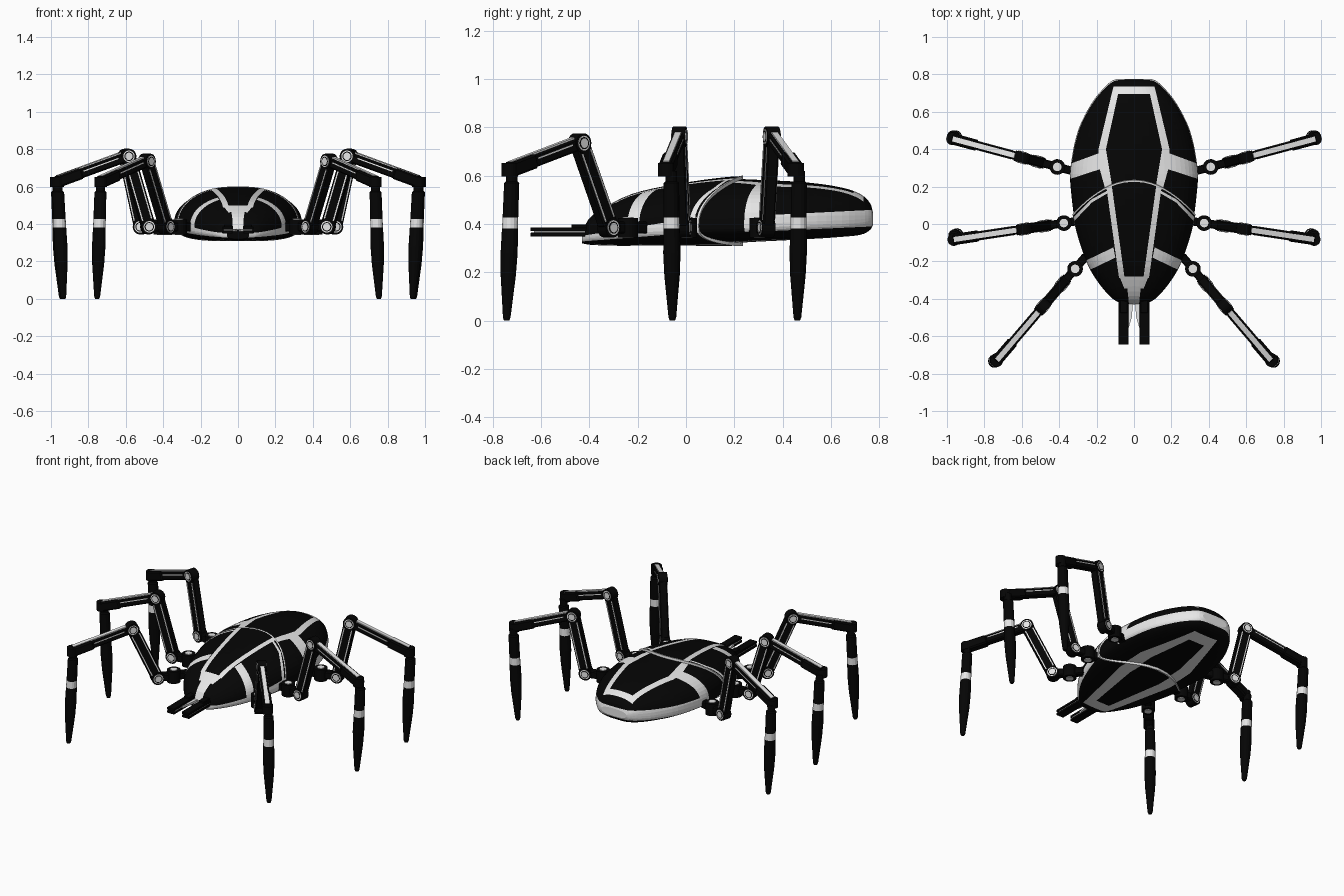
import bpy, bmesh, math
from mathutils import Vector, Matrix

if "Cube" in bpy.data.objects:
    bpy.data.objects.remove(bpy.data.objects["Cube"])
BLACK, WHITE = 0, 1
MATS, made = [], []
for name, value in (("black", .0015), ("white", .8)):
    m = bpy.data.materials.new(name)
    m.use_nodes = True
    m.diffuse_color = (value, value, value, 1)
    m.node_tree.nodes["Principled BSDF"].inputs["Base Color"].default_value = m.diffuse_color
    MATS.append(m)


def finish(bm, name, matrix=Matrix(), mat=None):
    bm.transform(matrix)
    bmesh.ops.recalc_face_normals(bm, faces=bm.faces)
    for f in bm.faces:
        f.material_index = f.material_index if mat is None else mat
    me = bpy.data.meshes.new(name)
    bm.to_mesh(me)
    bm.free()
    for m in MATS:
        me.materials.append(m)
    made.append(bpy.data.objects.new(name, me))
    bpy.context.collection.objects.link(made[-1])


# Body shell stations: y, half width, top, widest height, bottom
STATIONS = [
    (-.43, .06, .37, .345, .32), (-.40, .115, .425, .355, .314),
    (-.3, .2, .49, .37, .31), (-.2, .255, .532, .38, .31),
    (0, .318, .572, .39, .31), (.2, .345, .597, .395, .31),
    (.3, .346, .595, .4, .315), (.5, .305, .584, .41, .325),
    (.65, .23, .562, .415, .335), (.73, .165, .532, .42, .345),
    (.765, .125, .495, .425, .365), (.775, .1, .46, .425, .385)]


def profile(y):
    s = STATIONS
    i = max(k for k in range(len(s) - 1) if s[k][0] <= max(y, s[0][0]))
    a, b = s[i], s[i + 1]
    before, after = s[max(i - 1, 0)], s[min(i + 2, len(s) - 1)]
    h = b[0] - a[0]
    t = (y - a[0]) / h
    out = []
    for p, q, lo, hi in zip(a[1:], b[1:], before[1:], after[1:]):
        ma, mb = (q - lo) / (b[0] - before[0]) * h, (hi - p) / (after[0] - a[0]) * h
        out.append(p + t * ma + t * t * (3 * (q - p) - 2 * ma - mb)
                   + t ** 3 * (ma + mb - 2 * (q - p)))
    return out


def shell_point(y, ang, inset):
    w, top, mid, bot = profile(y)
    c, s = math.cos(ang), math.sin(ang)
    power, reach = (.88, top - inset - mid) if s >= 0 else (.7, mid - bot - inset)
    return Vector(((w - inset / 2) * math.copysign(abs(c) ** power, c), y,
                   mid + reach * math.copysign(abs(s) ** power, s)))


def skin(bm, rings):
    # quads between neighbouring closed rings, returned row by row
    return [[bm.faces.new((r[k - 1], r[k], q[k], q[k - 1])) for k in range(len(r))]
            for r, q in zip(rings, rings[1:])]


SIDES = 56
ANGLES = [math.tau * k / SIDES for k in range(SIDES)]


def shell(start, end_of, inset, rows):
    bm = bmesh.new()
    rings = []
    for i in range(rows + 1):
        t = (1 - math.cos(math.pi * i / rows)) / 2
        rings.append([bm.verts.new(shell_point(start + t * (end_of(a) - start), a, inset))
                      for a in ANGLES])
    skin(bm, rings)
    bm.faces.new(rings[0])
    return bm, rings[-1]


def cut(bm, co, no):
    bmesh.ops.bisect_plane(bm, geom=bm.verts[:] + bm.edges[:] + bm.faces[:],
                           dist=1e-4, plane_co=co, plane_no=no)


def inside(p, poly):
    signs = [(b[0] - a[0]) * (p.y - a[1]) > (b[1] - a[1]) * (p.x - a[0])
             for a, b in zip(poly, poly[1:] + poly[:1])]
    return all(signs) or not any(signs)


def paint(bm, polys, upper, limit):
    # cut each stripe outline and its mirror into the shell, colour the inside
    both = polys + [[(-x, y) for x, y in p] for p in polys]
    for poly in both:
        for a, b in zip(poly, poly[1:] + poly[:1]):
            cut(bm, (a[0], a[1], 0), (b[1] - a[1], a[0] - b[0], 0))
    for f in bm.faces:
        c = f.calc_center_median()
        if (c.z > limit) == upper and any(inside(c, p) for p in both):
            f.material_index = WHITE


def side_band(bm, low, high, start):
    # band between two sloping planes, each given as height at y = 0 and slope
    for z, slope in (low, high):
        cut(bm, (0, 0, z), (0, -slope, 1))
    for f in bm.faces:
        c = f.calc_center_median()
        if low[0] + low[1] * c.y < c.z < high[0] + high[1] * c.y and c.y > start:
            f.material_index = WHITE


BELLY = [[(-.09, .69), (.09, .69), (.06, .6), (-.06, .6)],
         [(.09, .69), (.2, .3), (.115, .3), (.06, .6)],
         [(.2, .3), (.2, .1), (.115, .1), (.115, .3)],
         [(.2, .1), (.09, -.38), (.05, -.3), (.115, .1)],
         [(-.09, -.38), (.09, -.38), (.05, -.3), (-.05, -.3)]]

# Abdomen
bm, last = shell(0, lambda a: .775, .012, 30)
bm.faces.new(last)
paint(bm, [[(-.11, .735), (.11, .735), (.085, .695), (-.085, .695)],
           [(.11, .735), (.19, .4), (.15, .4), (.085, .695)],
           [(.15, .4), (.19, .4), (.185, .3), (.13, .1), (.1, .1)],
           [(.17, .385), (.36, .315), (.36, .235), (.16, .3)]], True, .4)
paint(bm, BELLY[:3], False, .36)
side_band(bm, (.355, .045), (.42, .05), .24)
finish(bm, "abdomen")


# Thorax, ending in an arched seam that overlaps the abdomen
def seam(ang):
    y = .2
    for _ in range(4):
        y = .235 - 1.7 * shell_point(y, ang, 0).x ** 2
    return y


bm, last = shell(-.43, seam, 0, 24)
paint(bm, [[(.125, .25), (.155, .25), (.08, -.29), (.05, -.29)],
           [(-.078, -.28), (.078, -.28), (.052, -.345), (-.052, -.345)],
           [(-.036, -.34), (.036, -.34), (.026, -.44), (-.026, -.44)],
           [(.11, -.125), (.34, -.235), (.34, -.295), (.1, -.18)],
           [(.14, .18), (.23, .13), (.225, .115), (.14, .165)],
           [(.23, .13), (.34, .02), (.325, .01), (.225, .115)]], True, .37)
paint(bm, BELLY[2:], False, .33)
side_band(bm, (.362, .08), (.42, .16), -.43)
finish(bm, "thorax")

# Light rim along the seam
bm = bmesh.new()
skin(bm, [[bm.verts.new(shell_point(seam(a) + dy, a, inset)) for a in ANGLES]
          for dy, inset in ((-.009, -.001), (0, -.003), (.003, .016))])
finish(bm, "seam_rim", mat=WHITE)


def box(name, matrix, size, mat, bevel):
    bm = bmesh.new()
    bmesh.ops.create_cube(bm, size=1, matrix=Matrix.Diagonal((*size, 1)))
    if bevel:
        bmesh.ops.bevel(bm, geom=bm.edges[:], offset=bevel, segments=1, affect='EDGES')
    finish(bm, name, matrix, mat)


def beam(name, place, p, q, t0, t1, w, h, mat, up=0, bevel=0):
    # box along part of the line p-q in the vertical plane of a leg
    p, q, y = Vector((p[0], 0, p[1])), Vector((q[0], 0, q[1])), Vector((0, 1, 0))
    x = (q - p).normalized()
    z = x.cross(y)
    turn = Matrix((x, y, z)).transposed().to_4x4()
    move = Matrix.Translation(p.lerp(q, (t0 + t1) / 2) + z * up)
    box(name, place @ move @ turn, ((q - p).length * (t1 - t0), w, h), mat, bevel)


def disc(name, place, at, radius, depth, mat, tilt=math.pi / 2):
    bm = bmesh.new()
    bmesh.ops.create_cone(bm, cap_ends=True, segments=20, radius1=radius,
                          radius2=radius, depth=depth)
    move = Matrix.Translation((at[0], 0, at[1]))
    finish(bm, name, place @ move @ Matrix.Rotation(tilt, 4, 'X'), mat)


def foot(name, place, top, tip):
    # tapering spike with one light band
    bm = bmesh.new()
    a, b = Vector((top[0], 0, top[1])), Vector((tip[0], 0, tip[1]))
    sections = [(0, .024), (.07, .024), (.08, .032), (.31, .033), (.385, .034),
                (.55, .036), (.7, .032), (.98, .016), (1, .011)]
    rings = [[bm.verts.new(a.lerp(b, t) + Vector((r * math.cos(g), r * math.sin(g), 0)))
              for g in ANGLES[::4]] for t, r in sections]
    for f in skin(bm, rings)[3]:
        f.material_index = WHITE
    bm.faces.new(rings[0])
    bm.faces.new(rings[-1])
    finish(bm, name, place)


# Legs: hip x, y, heading, then reach of pivot, knee, knee height, ankle, tip, foot shift
LEGS = {"front": (.315, -.24, -49.5, .105, .265, .735, .645, .675, .01),
        "middle": (.375, .005, -8.5, .105, .215, .762, .595, .565, .022),
        "rear": (.41, .305, 15, .11, .195, .762, .58, .55, .014)}
for pos, (hx, hy, head, r1, rk, zk, ra, rt, shift) in LEGS.items():
    for side, s in (("left", 1), ("right", -1)):
        n = pos + "_" + side + "_"
        turn = Matrix.Rotation(math.radians(head if s > 0 else 180 - head), 4, 'Z')
        place = Matrix.Translation((s * hx, hy, 0)) @ turn
        pivot, knee, ankle = (r1, .385), (rk, zk), (ra, .625)
        beam(n + "hip_link", place, (-.09, .385), pivot, 0, 1, .045, .05, BLACK, bevel=.006)
        disc(n + "hip", place, (0, .385), .042, .08, BLACK, 0)
        disc(n + "hip_cap", place, (0, .385), .023, .088, WHITE, 0)
        # ringed joints
        for label, at in (("pivot", pivot), ("knee", knee)):
            for part, radius, depth, mat in (("", .041, .056, BLACK), ("_cap", .031, .061, WHITE),
                                             ("_ring", .025, .063, BLACK), ("_bolt", .02, .065, WHITE)):
                disc(n + label + part, place, at, radius, depth, mat)
        # thigh with thin side lines near its edges
        beam(n + "thigh", place, pivot, knee, .04, .96, .05, .074, BLACK, bevel=.006)
        for up in (-.025, .025):
            beam(n + "thigh_line", place, pivot, knee, .1, .9, .055, .007, WHITE, up)
        # shin with top stripe and side line
        beam(n + "shin", place, knee, ankle, .05, .97, .046, .052, BLACK, bevel=.007)
        beam(n + "shin_sleeve", place, knee, ankle, .66, 1, .06, .06, BLACK, bevel=.008)
        beam(n + "shin_stripe", place, knee, ankle, .08, .97, .027, .008, WHITE, .029)
        beam(n + "shin_line", place, knee, ankle, .14, .64, .05, .006, WHITE, .008)
        disc(n + "ankle", place, ankle, .034, .055, BLACK, 0)
        foot(n + "foot", Matrix.Translation((0, shift, 0)) @ place, (ra, .62), (rt, 0))

# Mandibles: dark blades over a light core
for side, s in (("left", 1), ("right", -1)):
    for label, x, y, z, size, mat in (("upper", .056, -.52, .378, (.054, .25, .016), BLACK),
                                      ("lower", .056, -.52, .356, (.054, .25, .016), BLACK),
                                      ("core", .054, -.5, .367, (.048, .26, .008), WHITE),
                                      ("base", .055, -.41, .375, (.04, .13, .045), BLACK)):
        box(side + "_mandible_" + label, Matrix.Translation((s * x, y, z)), size, mat, .002)
    bm = bmesh.new()
    face = bm.faces.new([bm.verts.new((s * x, y, .36)) for x, y in
                         ((.03, -.4), (.004, -.4), (.012, -.5), (.03, -.56))])
    ext = bmesh.ops.extrude_face_region(bm, geom=[face])["geom"]
    bmesh.ops.translate(bm, vec=(0, 0, .014), verts=[v for v in ext if hasattr(v, "co")])
    finish(bm, side + "_mandible_inner", mat=WHITE)

# Smooth shading with sharp edges kept
for ob in bpy.context.view_layer.objects:
    ob.select_set(ob in made)
bpy.context.view_layer.objects.active = made[0]
bpy.ops.object.shade_smooth_by_angle(angle=math.radians(35))
